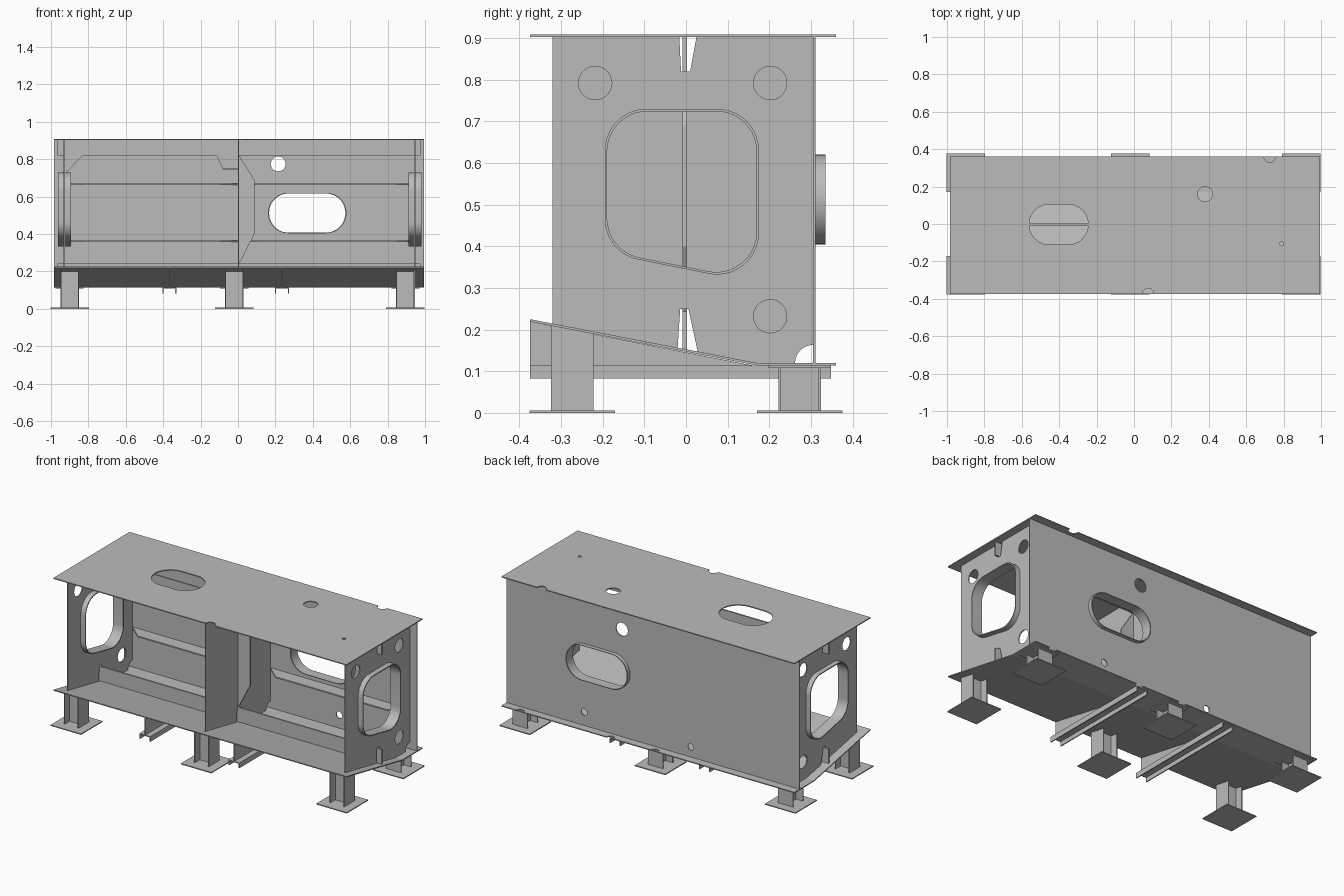
import bpy, bmesh
from math import sin, cos, pi, tan
from mathutils import Vector

cube = bpy.data.objects.get("Cube")
if cube:
    bpy.data.objects.remove(cube, do_unlink=True)

steel = bpy.data.materials.new("light_grey_steel")
steel.use_nodes = True
GREY = (0.5, 0.5, 0.5, 1)
steel.diffuse_color = GREY
steel.node_tree.nodes["Principled BSDF"].inputs["Base Color"].default_value = GREY

T = 0.006                       # common sheet thickness
X0, X1 = -0.985, 0.995          # length of the box
FRONT, BACK = -0.32, 0.305      # inner wall limits
TOP = 0.902


def floor_z(y):
    """Height of the folded floor at depth y."""
    return max(0.12, 0.225 - (y + 0.375) * 0.1927)


def arc(cx, cy, r, a0, a1, n=12):
    return [(cx + r * cos(a0 + (a1 - a0) * i / n), cy + r * sin(a0 + (a1 - a0) * i / n))
            for i in range(n + 1)]


def circle(cx, cy, r):
    return arc(cx, cy, r, 0, 2 * pi, 28)[:-1]


def rect(a0, a1, b0, b1):
    return [(a0, b0), (a1, b0), (a1, b1), (a0, b1)]


def rounded(points, r, n=10):
    """Polygon with filleted corners."""
    out = []
    pts = [Vector(p) for p in points]
    for i, p in enumerate(pts):
        u = (pts[i - 1] - p).normalized()
        v = (pts[(i + 1) % len(pts)] - p).normalized()
        half = u.angle(v) / 2
        centre = p + (u + v).normalized() * (r / sin(half))
        reach = r / tan(half)
        start, end = p + u * reach - centre, p + v * reach - centre
        sweep = start.angle_signed(end)
        for k in range(n + 1):
            a = -sweep * k / n
            out.append((centre.x + start.x * cos(a) - start.y * sin(a),
                        centre.y + start.x * sin(a) + start.y * cos(a)))
    return out


def scaled(points, f):
    ca = (min(p[0] for p in points) + max(p[0] for p in points)) / 2
    cb = (min(p[1] for p in points) + max(p[1] for p in points)) / 2
    return [(ca + (a - ca) * f, cb + (b - cb) * f) for a, b in points]


def plate(name, axis, offset, outline, holes=(), t=T, smooth=False):
    """Flat outline with holes, extruded along the given axis."""
    place = {"x": lambda a, b: (offset, a, b),
             "y": lambda a, b: (a, offset, b),
             "z": lambda a, b: (a, b, offset)}[axis]
    bm = bmesh.new()
    edges = []
    for loop in [outline, *holes]:
        vs = [bm.verts.new(place(a, b)) for a, b in loop]
        edges += [bm.edges.new((vs[i - 1], vs[i])) for i in range(len(vs))]
    bmesh.ops.triangle_fill(bm, edges=edges, use_beauty=True)
    ext = bmesh.ops.extrude_face_region(bm, geom=bm.faces[:])
    moved = [g for g in ext["geom"] if isinstance(g, bmesh.types.BMVert)]
    direction = Vector([t if axis == c else 0 for c in "xyz"])
    bmesh.ops.translate(bm, verts=moved, vec=direction)
    bmesh.ops.recalc_face_normals(bm, faces=bm.faces[:])
    mesh = bpy.data.meshes.new(name)
    bm.to_mesh(mesh)
    bm.free()
    mesh.materials.append(steel)
    obj = bpy.data.objects.new(name, mesh)
    bpy.context.collection.objects.link(obj)
    if smooth:
        bpy.ops.object.select_all(action="DESELECT")
        obj.select_set(True)
        bpy.context.view_layer.objects.active = obj
        bpy.ops.object.shade_smooth_by_angle(angle=0.6)
    return obj


def box(name, xs, ys, zs):
    return plate(name, "z", zs[0], rect(*xs, *ys), t=zs[1] - zs[0])


# Top plate with access opening, holes and edge notches
top_outline = [(X0, -0.375), *arc(0.075, -0.375, 0.03, pi, 0), (X1, -0.375),
               (X1, 0.36), *arc(0.725, 0.36, 0.03, 0, -pi), (X0, 0.36)]
top_oval = rounded(rect(-0.56, -0.245, -0.11, 0.105), 0.107)
plate("top_plate", "z", TOP, top_outline,
      [top_oval, circle(0.38, 0.16, 0.04), circle(0.79, -0.105, 0.01)])

# Floor: sloped sheet and flat rear strip
plate("sloped_floor", "x", X0, [(-0.375, 0.219), (0.17, 0.114), (0.17, 0.12), (-0.375, 0.225)],
      t=X1 - X0)
rear_edge = [(X0, 0.17), (X1, 0.17), (X1, 0.36)]
for x in (0.87, 0.26, -0.04):
    rear_edge += arc(x, 0.36, 0.025, 0, -pi)
plate("rear_floor_strip", "z", 0.114, rear_edge + [(X0, 0.36)])

# Back wall with collared oval opening
oval = rounded(rect(0.16, 0.58, 0.404, 0.62), 0.107)
plate("back_wall", "y", BACK, rect(X0, X1, 0.12, TOP),
      [oval, circle(0.215, 0.775, 0.04), circle(0.47, 0.2, 0.02), circle(-0.25, 0.18, 0.02)])
plate("back_collar", "y", 0.272, oval, [scaled(oval, 0.97)], t=0.063, smooth=True)

# End walls and middle wall share one outline, slotted for the long stiffeners
wall = [(FRONT, floor_z(FRONT)), (-0.02, floor_z(-0.02)), (-0.014, 0.25), (0.006, 0.25),
        (0.028, floor_z(0.028)), (0.17, 0.12), *arc(BACK, 0.12, 0.043, pi, pi / 2),
        (BACK, TOP), (0.025, TOP), (0.01, 0.82), (-0.012, 0.82), (-0.016, TOP), (FRONT, TOP)]
opening = rounded([(-0.195, 0.384), (0.175, 0.31), (0.175, 0.73), (-0.195, 0.73)], 0.1)
round_holes = [circle(-0.218, 0.792, 0.04), circle(0.202, 0.792, 0.04), circle(0.202, 0.232, 0.04)]
for side, x, ring_x in (("right", -0.932, -0.962), ("left", 0.942, 0.912)):
    plate(side + "_end_wall", "x", x, wall, [opening] + round_holes)
    plate(side + "_end_collar", "x", ring_x, opening, [scaled(opening, 0.97)], t=0.068, smooth=True)
plate("middle_wall", "x", 0.0, wall)

# Long stiffeners under the top and on the floor
SY = -0.008
box("top_stiffener", (X0 + 0.02, X1 - 0.02), (SY, SY + 0.01), (0.82, TOP))
box("floor_stiffener", (X0 + 0.02, X1 - 0.02), (SY, SY + 0.01), (0.15, 0.243))

# Upright stiffener and brackets at the middle wall
plate("upright_stiffener", "y", SY,
      [(T, 0.24), (0.088, 0.4), (0.088, 0.69), *arc(0.215, 0.69, 0.127, pi, pi / 2), (T, 0.82)],
      t=0.01)
plate("middle_bracket", "y", SY, [(0, 0.745), (0, 0.82), (-0.115, 0.82), (-0.08, 0.745)], t=0.01)
box("bracket_flange", (-0.08, 0), (-0.05, 0.04), (0.745, 0.751))
plate("end_bracket", "y", SY, [(-0.926, 0.72), (-0.83, 0.82), (-0.926, 0.82)], t=0.01)

# Sniped shelves along the back wall
for name, z in (("lower", 0.357), ("upper", 0.662)):
    for side, a, b in (("right", -0.926, 0), ("left", T, 0.942)):
        plate(f"{name}_{side}_shelf", "z", z,
              [(a, BACK), (a + 0.09, 0.225), (b - 0.09, 0.225), (b, BACK)], t=0.008)

# Six flanged feet
for side, x in (("right", -0.9), ("middle", -0.02), ("left", 0.895)):
    for row, y in (("front", -0.273), ("rear", 0.273)):
        name = f"{side}_{row}_foot"
        box(name + "_base", (x - 0.103, x + 0.103), (y - 0.103, y + 0.103), (0, T))
        y0, y1 = y - 0.051, y + 0.051
        if row == "front":
            flange = [(y0, T), (y1, T), (y1, floor_z(y1) - T), (y0, floor_z(y0) - T)]
            for fx in (x - 0.05, x + 0.044):
                plate(name + "_flange", "x", fx, flange)
            box(name + "_web", (x - 0.046, x + 0.046), (y - 0.003, y + 0.003), (T, floor_z(y) - T))
        else:
            for fy in (y0, y1 - T):
                box(name + "_flange", (x - 0.05, x + 0.05), (fy, fy + T), (T, 0.109))
            box(name + "_web", (x - 0.003, x + 0.003), (y0, y1), (T, 0.109))
            box(name + "_cap", (x - 0.075, x + 0.075), (y - 0.075, y + 0.075), (0.108, 0.114))

# Two cross channels with tapered webs under the floor
for side, x in (("right", -0.367), ("left", 0.235)):
    ys = (-0.375, 0.348)
    box(side + "_channel_top", (x - 0.037, x + 0.037), ys, (0.108, 0.114))
    for edge in (x - 0.037, x + 0.031):
        box(side + "_channel_lip", (edge, edge + T), ys, (0.082, 0.108))
    plate(side + "_tapered_web", "x", x - 0.003, [(-0.375, 0.114), (0.16, 0.114), (-0.375, 0.219)])
